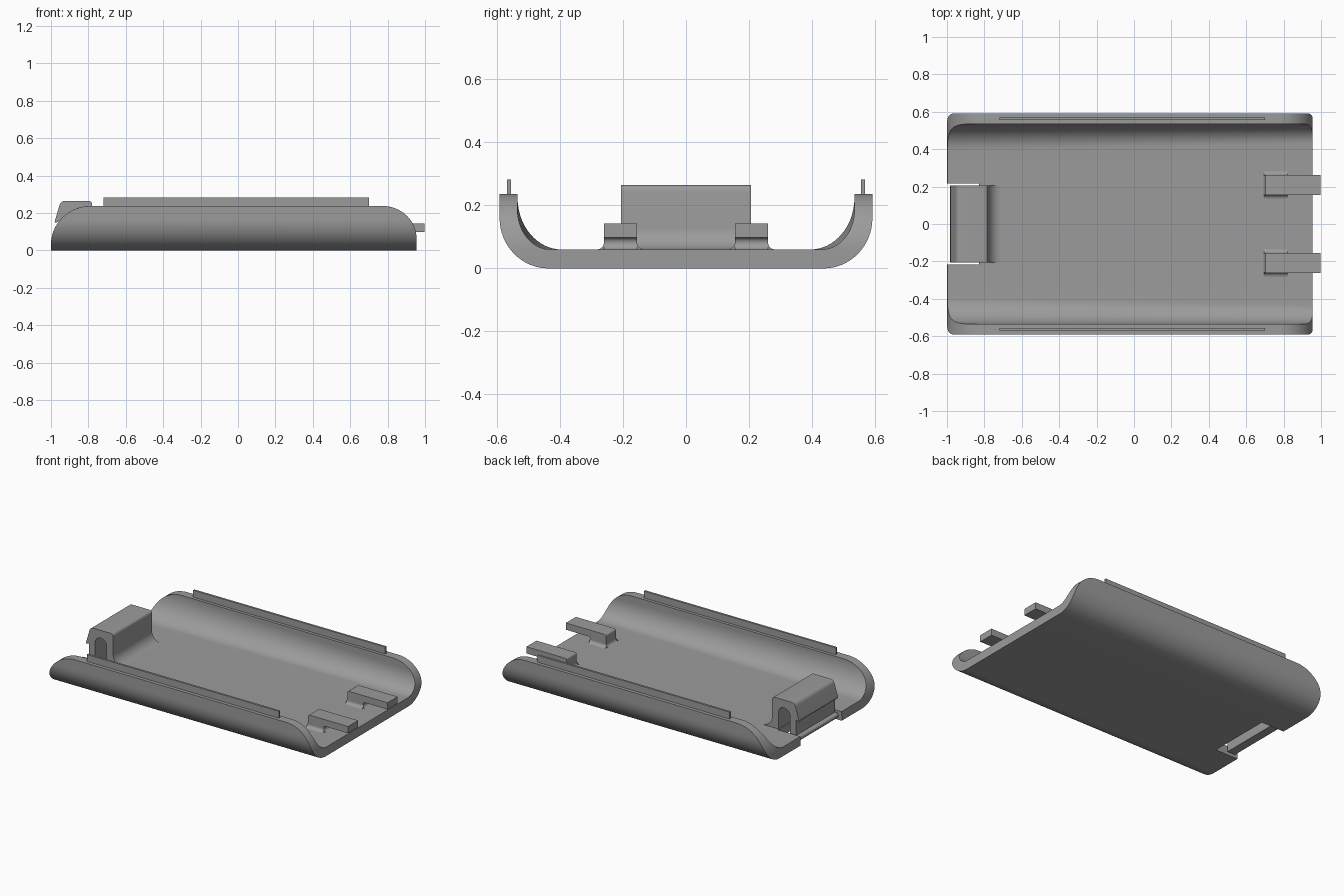
import bpy, bmesh, math

if "Cube" in bpy.data.objects:
    bpy.data.objects.remove(bpy.data.objects["Cube"])

grey = bpy.data.materials.new("mid grey")
grey.diffuse_color = (0.33, 0.33, 0.33, 1)
grey.use_nodes = True
grey.node_tree.nodes["Principled BSDF"].inputs["Base Color"].default_value = grey.diffuse_color


def finish(name, verts, faces):
    me = bpy.data.meshes.new(name)
    me.from_pydata(verts, [], faces)
    bm = bmesh.new()
    bm.from_mesh(me)
    bmesh.ops.recalc_face_normals(bm, faces=bm.faces)
    bm.to_mesh(me)
    bm.free()
    me.materials.append(grey)
    ob = bpy.data.objects.new(name, me)
    bpy.context.collection.objects.link(ob)
    bpy.ops.object.select_all(action='DESELECT')
    ob.select_set(True)
    bpy.context.view_layer.objects.active = ob
    bpy.ops.object.shade_smooth_by_angle(angle=math.radians(30))
    return ob


def extrude_y(name, prof, y0, y1):
    """Extrude an (x, z) outline from y0 to y1."""
    n = len(prof)
    verts = [(x, y, z) for y in (y0, y1) for x, z in prof]
    faces = [(i, (i + 1) % n, n + (i + 1) % n, n + i) for i in range(n)]
    faces += [tuple(range(n)), tuple(range(n, 2 * n))]
    return finish(name, verts, faces)


def arc(cx, cz, rx, rz, a0, a1, n=8):
    pts = []
    for i in range(n + 1):
        a = math.radians(a0 + (a1 - a0) * i / n)
        pts.append((cx + rx * math.cos(a), cz + rz * math.sin(a)))
    return pts


# --- curved tray: U-shaped section lofted between two rounded ends ---
TOP, HALF, WALL, FLOOR = 0.237, 0.592, 0.057, 0.06
SLOT = 0.217


def half_section(half, base, ry, rz):
    """Right half of a U, from the middle of the floor to the rim."""
    pts = [(SLOT - 0.0005, base), (SLOT, base)]
    pts += arc(half - ry, base + rz, ry, rz, -90, 0, 16)
    z0 = base + rz
    pts += [(half, z0 + (TOP - z0) * math.sin(math.pi / 2 * k / 8)) for k in range(1, 9)]
    return pts


def full_section(*args):
    h = half_section(*args)
    return [(-y, z) for y, z in reversed(h)] + h


def end_inset(z, z0, rx):
    t = min(max((z - z0) / (TOP - z0), 0), 1)
    return rx * (1 - math.sqrt(1 - t * t))


outer = full_section(HALF, 0, 0.155, 0.16)
inner_left = full_section(HALF - WALL, FLOOR, 0.14, 0.165)
inner_right = full_section(HALF - WALL, FLOOR, 0.105, 0.125)
LAYERS = 4
verts, faces = [], []
for o, a, b in zip(outer, inner_left, inner_right):
    for side, inn in enumerate((a, b)):
        for j in range(LAYERS + 1):
            t = j / LAYERS
            y, z = (o[k] + (inn[k] - o[k]) * t for k in (0, 1))
            if side:
                x = 0.955 - end_inset(z, 0.06, 0.18)
            elif abs(o[0]) < SLOT - 0.0001:
                x = -0.83                       # latch slot in the floor
            else:
                x = -1 + end_inset(z, 0.03, 0.21)
            verts.append((x, y, z))
S = LAYERS + 1
idx = lambda i, side, j: (i * 2 + side) * S + j
n = len(outer)
for i in range(n - 1):
    for j in (0, LAYERS):                       # outside and inside skins
        faces.append((idx(i, 0, j), idx(i, 1, j), idx(i + 1, 1, j), idx(i + 1, 0, j)))
    for s in (0, 1):                            # end faces
        for j in range(LAYERS):
            faces.append((idx(i, s, j), idx(i + 1, s, j), idx(i + 1, s, j + 1), idx(i, s, j + 1)))
for i in (0, n - 1):                            # rims
    for j in range(LAYERS):
        faces.append((idx(i, 0, j), idx(i, 1, j), idx(i, 1, j + 1), idx(i, 0, j + 1)))
finish("tray", verts, faces)

# --- thin guide ridges along both rims ---
for s, name in ((-1, "front_ridge"), (1, "back_ridge")):
    y = s * 0.562
    extrude_y(name, [(-0.72, 0.225), (0.70, 0.225), (0.70, 0.283), (-0.72, 0.283)],
              y - 0.007, y + 0.007)

# --- folded spring latch: inner leg, top, outer leg with catch and foot ---
latch = [(-0.835, 0.005), (-0.72, 0.03), (-0.71, FLOOR)]
latch += arc(-0.71, 0.13, 0.07, 0.07, 270, 180)[1:]
latch += arc(-0.80, 0.245, 0.02, 0.02, 0, 90, 5)
latch += arc(-0.925, 0.235, 0.03, 0.03, 90, 165, 6)
latch += [(-0.98, 0.155), (-0.975, 0.147), (-0.957, 0.155), (-0.957, 0.05)]
latch += arc(-0.965, 0.032, 0.018, 0.018, 90, 270, 6)
latch += [(-0.913, 0.014)]
latch += arc(-0.87, 0.17, 0.043, 0.043, 180, 0, 12)
latch += [(-0.827, 0.06)]
extrude_y("latch", latch, -0.206, 0.206)

# --- two hooks with flared feet ---
hook = [(0.68, 0.05), (0.68, FLOOR)]
hook += arc(0.68, 0.08, 0.02, 0.02, 270, 360, 5)
hook += arc(0.712, 0.131, 0.012, 0.012, 180, 90, 4)
hook += [(0.997, 0.143), (0.997, 0.098), (0.83, 0.098)]
hook += arc(0.83, 0.083, 0.015, 0.015, 90, 180, 4)[1:]
hook += arc(0.835, 0.08, 0.02, 0.02, 180, 270, 5)
hook += [(0.835, 0.05)]
for s, name in ((-1, "front_hook"), (1, "back_hook")):
    y = s * 0.208
    extrude_y(name, hook, y - 0.053, y + 0.053)
    # concave fillets at the sides of each foot
    for t in (-1, 1):
        fil = [(0, 0.05), (0, 0.082)] + arc(0.022, 0.082, 0.022, 0.022, 180, 270, 5) + [(0.022, 0.05)]
        v = [(x, y + t * (0.0525 + d), z) for x in (0.695, 0.82) for d, z in fil]
        m = len(fil)
        f = [(i, (i + 1) % m, m + (i + 1) % m, m + i) for i in range(m)]
        f += [tuple(range(m)), tuple(range(m, 2 * m))]
        finish(name + ("_fillet_a" if t < 0 else "_fillet_b"), v, f)
